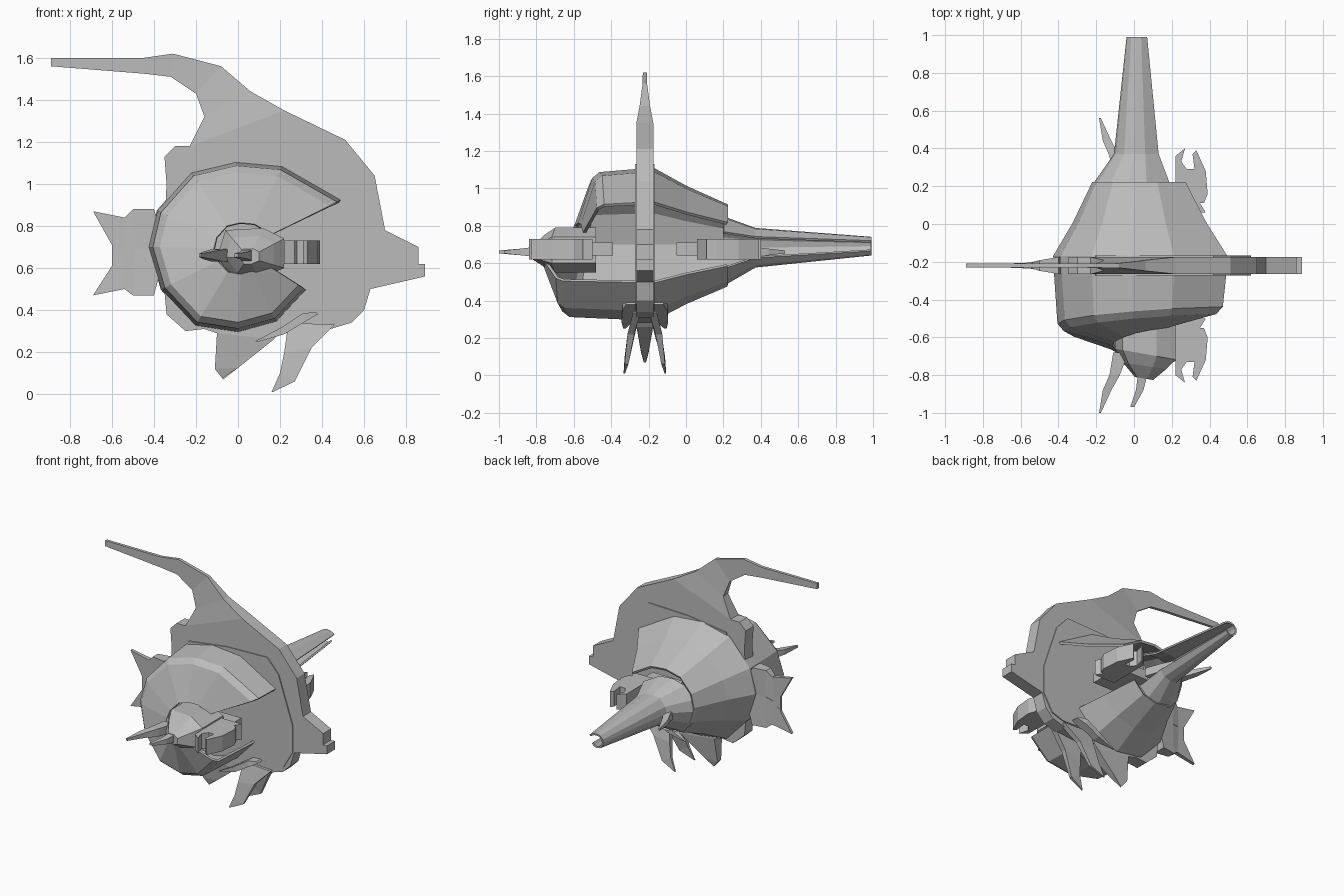
import bpy, bmesh, math

MID = -0.22  # plane of the keel plate, many parts mirror about it
grey = bpy.data.materials.new("hull grey")
grey.diffuse_color = (0.5, 0.5, 0.5, 1)


def loft(name, rings, closed=True, thickness=0):
    """Skin a list of equal point rings; closed rings get end caps."""
    bm = bmesh.new()
    vs = [[bm.verts.new(p) for p in r] for r in rings]
    n = len(rings[0])
    for a, b in zip(vs, vs[1:]):
        for i in range(n if closed else n - 1):
            j = (i + 1) % n
            bm.faces.new((a[i], a[j], b[j], b[i]))
    if closed:
        bm.faces.new(vs[0][::-1])
        bm.faces.new(vs[-1])
    bmesh.ops.recalc_face_normals(bm, faces=bm.faces)
    bmesh.ops.triangulate(bm, faces=[f for f in bm.faces if len(f.verts) > 4])
    me = bpy.data.meshes.new(name)
    bm.to_mesh(me)
    bm.free()
    me.materials.append(grey)
    ob = bpy.data.objects.new(name, me)
    bpy.context.collection.objects.link(ob)
    if thickness:
        m = ob.modifiers.new("wall", 'SOLIDIFY')
        m.thickness = thickness
        m.offset = 0
    return ob


def plate(name, outline, half):
    """Outline in x,z extruded either side of the middle plane."""
    return loft(name, [[(x, MID + s * half, z) for x, z in outline] for s in (-1, 1)])


def blade(name, stations, side=1):
    """Blade from stations (x1, z1, x2, z2, y offset, half thickness)."""
    rings = []
    for x1, z1, x2, z2, y, h in stations:
        yc = MID + side * y
        rings.append([(x1, yc - h, z1), (x2, yc - h, z2), (x2, yc + h, z2), (x1, yc + h, z1)])
    return loft(name, rings)


# C-shaped shell section, open towards +x, with a spiralling front rim
SECTION = [(.49, .92), (.21, 1.08), (-.01, 1.10), (-.22, 1.05), (-.38, .87), (-.42, .70),
           (-.36, .50), (-.20, .33), (0, .30), (.18, .35), (.32, .50)]
RIM_Y = [-.47, -.48, -.495, -.515, -.54, -.56, -.59, -.625, -.655, -.68, -.69]
CX, CZ = 0.02, 0.69


def section(s, y, cx=CX, cz=CZ):
    return [(cx + (x - CX) * s, y, cz + (z - CZ) * s) for x, z in SECTION]


def rim(s, dy):
    return [(p[0], y + dy, p[2]) for p, y in zip(section(s, 0), RIM_Y)]


# main shell: front cone, spiral rim, widest band, rear taper
loft("shell", [rim(.30, -.075), rim(.88, 0), rim(.95, .035), section(.99, -.26), section(1, -.17),
               section(.77, 0), section(.53, .22)], closed=False, thickness=.016)

# tail cone with its slot
loft("tail", [section(.45, .20, -.02, .66), section(.25, .37, .01, .68), section(.11, .99, .015, .69)],
     closed=False, thickness=.012)

# nose block
NOSE = [(-.10, .65), (-.06, .78), (.12, .79), (.22, .74), (.22, .60), (.10, .55), (-.02, .55)]


def nose_ring(s, y, slope):
    return [(.05 + (x - .05) * s, y - slope * (x + .1), .65 + (z - .65) * s) for x, z in NOSE]


loft("nose", [nose_ring(1, -.48, 0), nose_ring(1, -.66, .18), nose_ring(.72, -.735, .1),
              nose_ring(.3, -.81, .05)])

# keel plate and its raised inner panel
plate("keel", [(.22, 1.35), (.51, 1.21), (.65, 1.04), (.70, .78), (.86, .70), (.86, .62), (.89, .62),
               (.89, .56), (.63, .50), (.60, .40), (.54, .34), (.44, .31), (.30, .30), (.10, .27),
               (-.10, .29), (-.16, .31), (-.25, .30), (-.34, .38), (-.36, .60), (-.34, 1.0),
               (-.35, 1.13), (-.30, 1.18), (-.23, 1.18)], .045)
plate("keel_panel", [(-.2, 1.08), (.10, 1.12), (.42, 1.13), (.51, 1.03), (.62, .70), (.62, .50),
                     (.55, .38), (.46, .35), (0, .36), (-.3, .7)], .052)

# horn sweeping up and to the side
blade("horn", [(-.89, 1.60, -.89, 1.56, 0, .010), (-.45, 1.60, -.45, 1.525, 0, .011),
               (-.31, 1.62, -.32, 1.51, 0, .011), (-.08, 1.56, -.20, 1.43, 0, .012),
               (.06, 1.44, -.16, 1.32, 0, .028), (.22, 1.35, -.23, 1.18, 0, .045)])

# side fin with a forked end
blade("side_fin", [(-.69, .87, -.60, .71, 0, .010), (-.54, .84, -.55, .69, 0, .016),
                   (-.50, .88, -.49, .69, 0, .028), (-.40, .88, -.34, .69, 0, .045)])
blade("side_fin_lower", [(-.69, .47, -.60, .61, 0, .010), (-.54, .50, -.55, .67, 0, .016),
                         (-.50, .47, -.49, .69, 0, .028), (-.40, .47, -.34, .69, 0, .045)])
blade("side_fin_web", [(-.60, .71, -.60, .61, 0, .010), (-.54, .71, -.54, .61, 0, .016),
                       (-.34, .71, -.34, .61, 0, .04)])

# lower centre spike
blade("centre_spike", [(-.07, .07, -.075, .075, 0, .006), (-.11, .12, .0, .125, 0, .02),
                       (-.10, .29, .17, .26, 0, .045), (-.1, .36, .25, .36, 0, .045)])

# clamp outline in x and distance from the middle plane
CLAMP = [(.22, .28), (.38, .28), (.35, .33), (.37, .33), (.39, .38), (.38, .50), (.33, .61), (.31, .59),
         (.32, .51), (.28, .51), (.25, .55), (.27, .62), (.22, .58)]

for side, label in ((-1, "front"), (1, "rear")):
    # splayed lower claws
    blade(label + "_lower_claw", [(.16, .01, .165, .01, .11, .004), (.20, .10, .27, .06, .098, .010),
                                  (.22, .20, .35, .22, .075, .018), (.24, .34, .46, .33, .045, .02)], side)
    # swept claw lies nearly flat, broad across y
    blade(label + "_swept_claw", [(.08, .25, .10, .25, .11, .006), (.21, .32, .22, .285, .095, .03),
                                  (.31, .385, .32, .345, .08, .04), (.37, .39, .38, .38, .07, .03)], side)
    # clamps and the arms that carry them
    loft(label + "_clamp", [[(x, MID + side * d, z) for x, d in CLAMP] for z in (.62, .73)])
    loft(label + "_arm", [[(x, MID + side * d, z) for d, z in
                           ((.17, .64), (.17, .71), (.42, .71), (.42, .64))] for x in (.05, .30)])
    # curved feelers
    feelers = (("outer", [(-.185, -.175, .78, .008), (-.165, -.12, .66, .018), (-.13, -.075, .58, .028),
                          (-.11, -.03, .46, .03)]),
               ("inner", [(-.02, 0, .75, .008), (.01, .05, .66, .018), (.02, .07, .58, .028),
                          (.03, .11, .46, .03)]))
    for which, st in feelers:
        loft(f"{label}_{which}_feeler",
             [[(x1, MID + side * d, .66 - h), (x2, MID + side * d, .66 - h),
               (x2, MID + side * d, .66 + h), (x1, MID + side * d, .66 + h)] for x1, x2, d, h in st])
